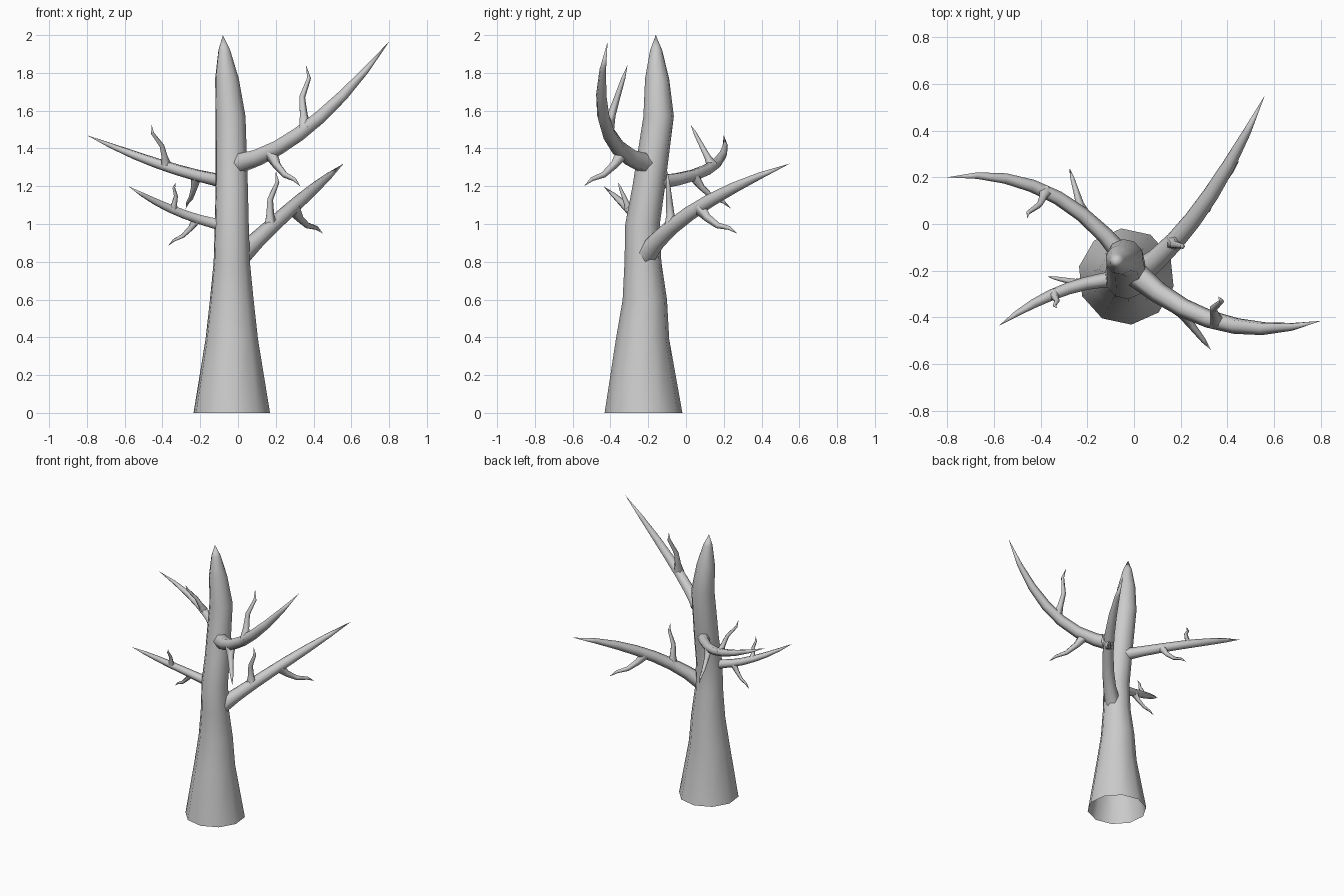
import bpy, bmesh, math
from mathutils import Vector

if "Cube" in bpy.data.objects:
    bpy.data.objects.remove(bpy.data.objects["Cube"])


def tube(name, cen, radii, sides, phase=0.0, level=False):
    """Tapered open tube along the centre points, closed to a point at the end."""
    bm = bmesh.new()
    ref = Vector((0, 0, 1))
    rings = []
    for i, r in enumerate(radii[:-1]):
        d = (cen[i + 1] - cen[max(i - 1, 0)]).normalized()
        if level:
            u, v = Vector((1, 0, 0)), Vector((0, 1, 0))
        else:
            if i == 0 and abs(d.z) > 0.85:
                ref = Vector((1, 0, 0))
            u = (ref - d * ref.dot(d)).normalized()
            v = d.cross(u)
            ref = u
        angles = [phase + math.tau * k / sides for k in range(sides)]
        rings.append([bm.verts.new(cen[i] + (u * math.cos(a) + v * math.sin(a)) * r)
                      for a in angles])
    tip = bm.verts.new(cen[-1])
    for k in range(sides):
        n = (k + 1) % sides
        for a, b in zip(rings, rings[1:]):
            bm.faces.new((a[k], a[n], b[n], b[k]))
        bm.faces.new((rings[-1][k], rings[-1][n], tip))
    me = bpy.data.meshes.new(name)
    bm.to_mesh(me)
    bm.free()
    me.shade_smooth()
    bpy.context.collection.objects.link(bpy.data.objects.new(name, me))


def along(p, t):
    """Smooth curve through start, middle and tip."""
    a, m, b = p
    return a * (1 - t) * (1 - 2 * t) + m * 4 * t * (1 - t) + b * t * (2 * t - 1)


def twig(name, base, tip, r, side):
    """Crooked twig: up-twigs bend sideways, down-twigs sag."""
    steps = (0, .22, .5, .8, 1)
    size = (tip - base).length
    if tip.z > base.z:
        bend, sway = Vector((side * size, 0, 0)), (0, -.03, -.055, .045, 0)
    else:
        bend, sway = Vector((0, 0, size)), (0, -.09, -.1, 0, 0)
    cen = [base.lerp(tip, s) + bend * w for s, w in zip(steps, sway)]
    tube(name, cen, [r * f for f in (1, .57, .42, .28, 0)], 5)


# Trunk: (height, y, radius), flared foot, open underneath, leaning left near the top
profile = [(0, -.225, .207), (.39, -.23, .142), (.6, -.218, .118), (.8, -.228, .098),
           (1, -.23, .092), (1.2, -.197, .087), (1.57, -.145, .081),
           (1.77, -.153, .064), (1.92, -.158, .032), (2, -.16, 0)]
tube("trunk", [Vector((-.033 - .094 * max(0, z - 1.5), y, z)) for z, y, r in profile],
     [r for z, y, r in profile], 10, math.radians(96), True)

# Branches: start, middle, tip, base radius, then up and down twigs (place, tip)
branches = {
    "right_upper": ((0, -.21, 1.32), (.38, -.425, 1.52), (.8, -.415, 1.965), .056,
                    (.47, (.36, -.31, 1.84)), (.23, (.33, -.54, 1.2))),
    "right_lower": ((.02, -.21, .84), (.29, .07, 1.09), (.56, .55, 1.32), .056,
                    (.28, (.2, -.1, 1.28)), (.5, (.45, .27, .95))),
    "left_upper": ((-.03, -.16, 1.22), (-.38, .14, 1.305), (-.8, .2, 1.47), .044,
                   (.5, (-.457, .025, 1.525)), (.28, (-.277, .24, 1.08))),
    "left_lower": ((-.06, -.235, .99), (-.32, -.29, 1.065), (-.58, -.437, 1.2), .038,
                   (.55, (-.33, -.36, 1.22)), (.3, (-.37, -.225, .885))),
}
for name, (a, m, b, r, up, down) in branches.items():
    path = [Vector(p) for p in (a, m, b)]
    ts = [i / 7 for i in range(8)]
    radii = [r * (1 - t ** 4) * (.7 + .3 * (1 - t) ** 6) for t in ts]
    tube("branch_" + name, [along(path, t) for t in ts], radii, 6, math.radians(30))
    for way, (t, tip) in (("up", up), ("down", down)):
        twig(f"twig_{name}_{way}", along(path, t), Vector(tip), r * .72,
             math.copysign(1, b[0]))
